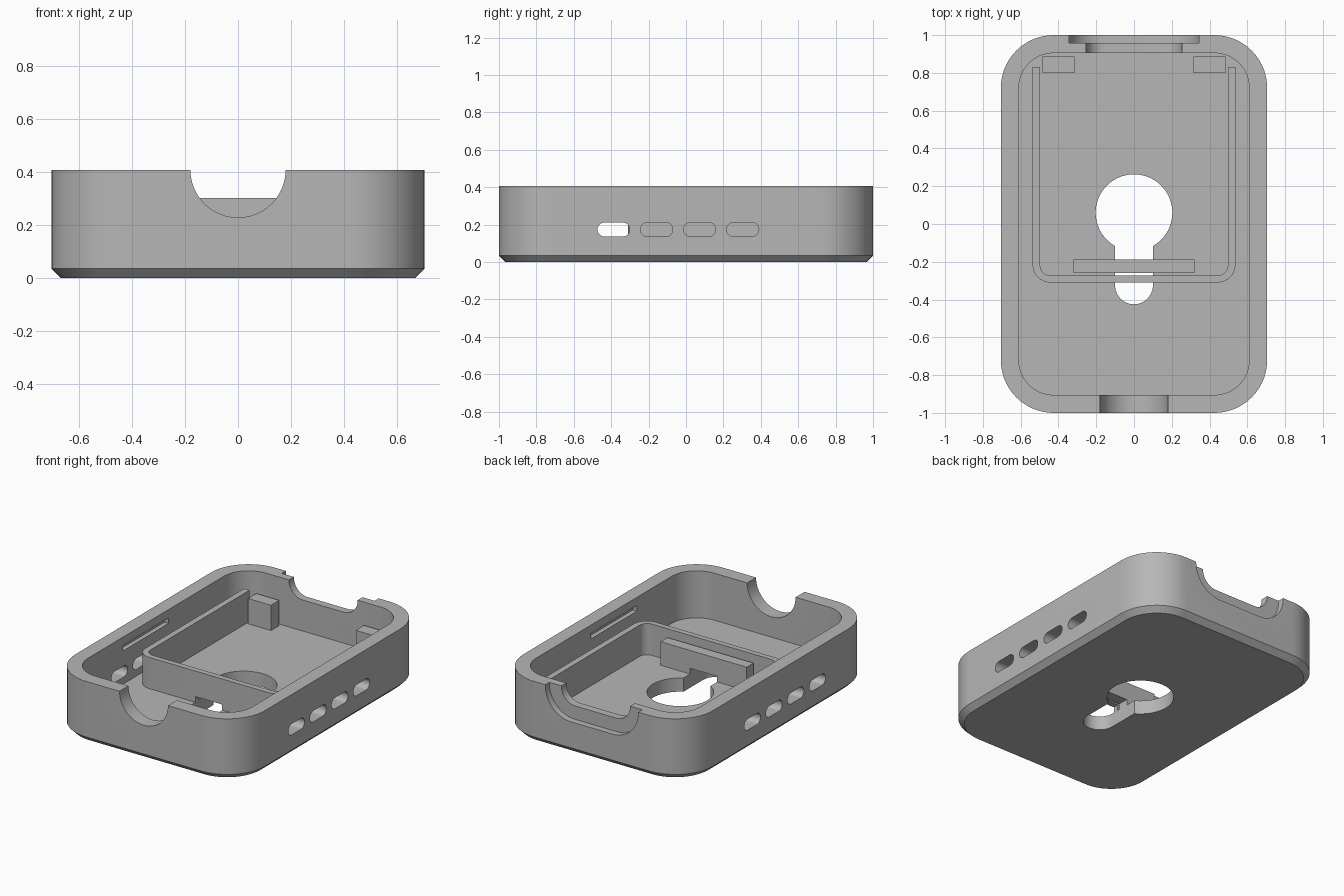
import bpy, bmesh, math
from mathutils import Vector

cube = bpy.data.objects.get("Cube")
if cube:
    bpy.data.objects.remove(cube, do_unlink=True)

grey = bpy.data.materials.new("plain grey")
grey.use_nodes = True
COLOUR = (0.47, 0.47, 0.47, 1)
grey.diffuse_color = COLOUR
grey.node_tree.nodes["Principled BSDF"].inputs["Base Color"].default_value = COLOUR

RIM = 0.408     # top of the shell
FLOOR = 0.092   # top of the floor

# Ways to lay a 2D outline (u, v) at depth w
ON_XY = lambda u, v, w: Vector((u, v, w))
ON_XZ = lambda u, v, w: Vector((u, w, v))
ON_YZ = lambda u, v, w: Vector((w, u, v))


def arc(cu, cv, r, start, end, steps=14):
    angles = [math.radians(start + (end - start) * i / steps) for i in range(steps + 1)]
    return [(cu + r * math.cos(a), cv + r * math.sin(a)) for a in angles]


def rounded_rect(hu, hv, r, cu=0, cv=0):
    pts = []
    for i, (su, sv) in enumerate([(1, 1), (-1, 1), (-1, -1), (1, -1)]):
        pts += arc(cu + su * (hu - r), cv + sv * (hv - r), r, 90 * i, 90 * i + 90)
    return pts


def loft(name, rings, place=ON_XY):
    """Solid through equal-sized outlines, given as (outline, depth)."""
    bm = bmesh.new()
    loops = [[bm.verts.new(place(u, v, w)) for u, v in pts] for pts, w in rings]
    for a, b in zip(loops, loops[1:]):
        for i in range(len(a)):
            j = (i + 1) % len(a)
            bm.faces.new((a[i], a[j], b[j], b[i]))
    bm.faces.new(loops[0][::-1])
    bm.faces.new(loops[-1])
    bmesh.ops.recalc_face_normals(bm, faces=bm.faces)
    mesh = bpy.data.meshes.new(name)
    bm.to_mesh(mesh)
    bm.free()
    mesh.materials.append(grey)
    obj = bpy.data.objects.new(name, mesh)
    bpy.context.collection.objects.link(obj)
    return obj


def prism(name, pts, lo, hi, place=ON_XY):
    return loft(name, [(pts, lo), (pts, hi)], place)


def box(name, x0, x1, y0, y1, z0, z1):
    return prism(name, [(x0, y0), (x1, y0), (x1, y1), (x0, y1)], z0, z1)


def activate(obj):
    bpy.ops.object.select_all(action='DESELECT')
    obj.select_set(True)
    bpy.context.view_layer.objects.active = obj


def cut(obj, cutter):
    cutter.hide_render = True
    mod = obj.modifiers.new("cut", 'BOOLEAN')
    mod.operation = 'DIFFERENCE'
    mod.solver = 'EXACT'
    mod.object = cutter
    activate(obj)
    bpy.ops.object.modifier_apply(modifier=mod.name)


def discard(obj):
    bpy.data.objects.remove(obj, do_unlink=True)


# Shell with a chamfered bottom edge
chamfer = 0.035
outer = rounded_rect(0.705, 1.0, 0.28)
shell = loft("shell", [
    (rounded_rect(0.705 - chamfer, 1 - chamfer, 0.28 - chamfer), 0),
    (outer, chamfer), (outer, RIM)])

cutters = [
    prism("cavity_cutter", rounded_rect(0.61, 0.905, 0.185), FLOOR, 0.6),
    # Round notch in the front wall
    prism("front_notch_cutter", arc(0, RIM, 0.18, 0, 360, 48)[:-1], -1.1, -0.85, ON_XZ),
    # Stepped notch in the back wall
    prism("back_notch_cutter", rounded_rect(0.255, 0.108, 0.104, 0, RIM), 0.85, 1.1, ON_XZ),
    prism("back_recess_cutter", rounded_rect(0.345, 0.198, 0.19, 0, RIM), 0.957, 1.1, ON_XZ),
]
# Vent slots through both side walls
for i in range(4):
    slot = rounded_rect(0.086, 0.037, 0.036, -0.387 + 0.23 * i, 0.174)
    cutters.append(prism("vent_cutter", slot, -0.8, 0.8, ON_YZ))
# Snap grooves inside both side walls
cutters.append(box("groove_cutter", -0.64, 0.64, -0.35, 0.135, 0.315, 0.352))
for c in cutters:
    cut(shell, c)
    discard(c)

# U-shaped inner wall


def u_path(hx, front, r):
    left = arc(-hx + r, front + r, r, 180, 270)
    right = arc(hx - r, front + r, r, 270, 360)
    return [(-hx, 0.83)] + left + right + [(hx, 0.83)]


inner_wall = prism("inner_wall",
                   u_path(0.537, -0.31, 0.095) + u_path(0.497, -0.273, 0.055)[::-1],
                   FLOOR - 0.005, 0.302)

# Cross bar over the keyhole
cross_bar = box("cross_bar", -0.32, 0.32, -0.26, -0.187, FLOOR - 0.005, 0.25)

# Keyhole through floor, wall and bar
hole = prism("hole_cutter", arc(0, 0.06, 0.203, 0, 360, 64)[:-1], -0.1, 0.13)
neck = prism("neck_cutter",
             arc(0, -0.325, 0.1, 180, 360, 24) + [(0.1, 0), (-0.1, 0)], -0.1, 0.13)
cut(shell, hole)
for part in (shell, inner_wall, cross_bar):
    cut(part, neck)
discard(hole)
discard(neck)

# Support posts in the back corners
posts = [box(f"{side}_post", min(s * 0.315, s * 0.485), max(s * 0.315, s * 0.485),
             0.80, 0.887, FLOOR - 0.005, 0.262)
         for side, s in (("left", 1), ("right", -1))]

for part in [shell, inner_wall, cross_bar] + posts:
    activate(part)
    bpy.ops.object.shade_smooth_by_angle(angle=math.radians(25))
